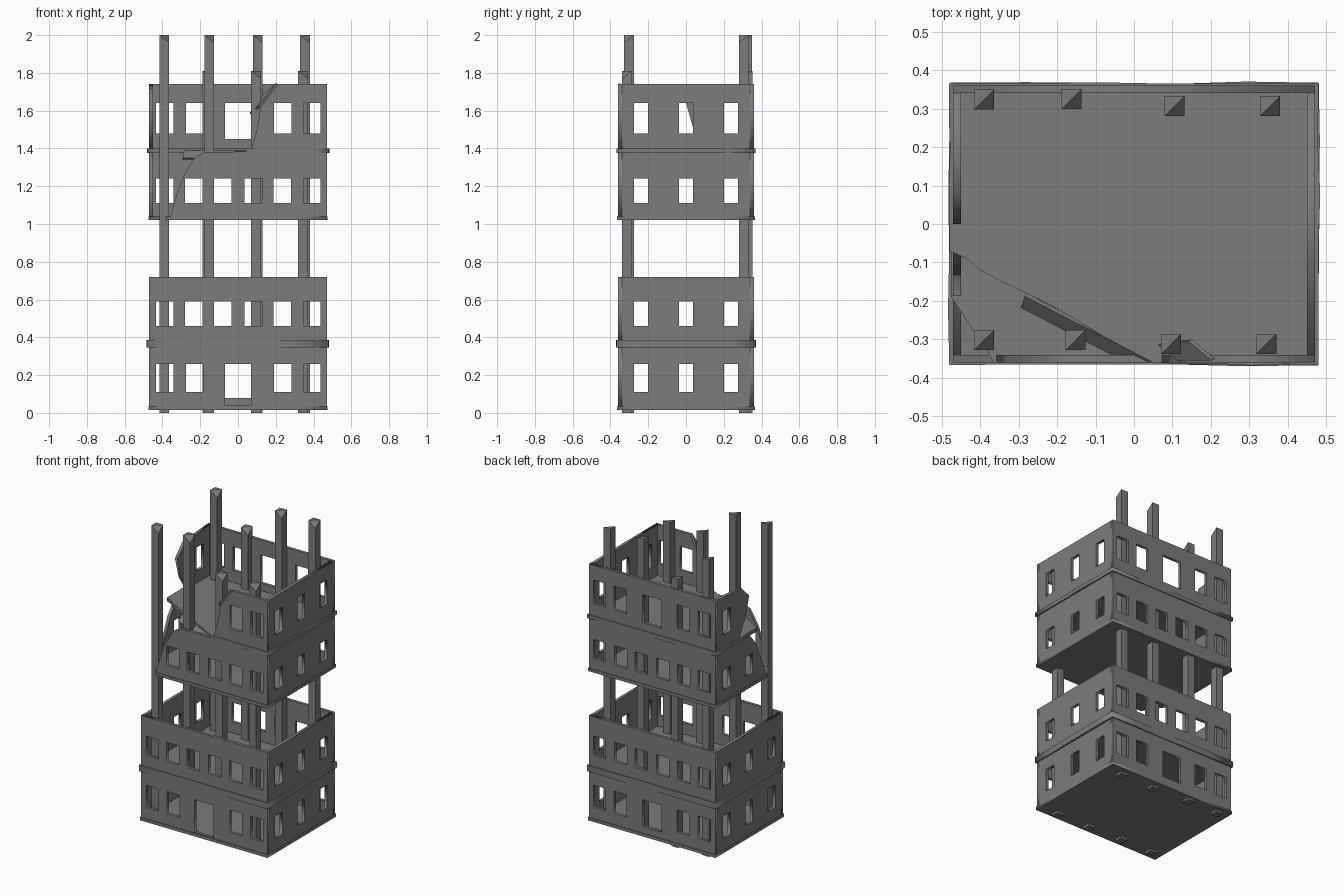
import bpy, bmesh, math, random
from mathutils import Matrix, Vector

random.seed(4)
if "Cube" in bpy.data.objects:
    bpy.data.objects.remove(bpy.data.objects["Cube"], do_unlink=True)

concrete = bpy.data.materials.new("dark_concrete")
concrete.use_nodes = True
GREY = (0.2, 0.2, 0.2, 1)
concrete.diffuse_color = GREY
shader = concrete.node_tree.nodes["Principled BSDF"]
shader.inputs["Base Color"].default_value = GREY
shader.inputs["Roughness"].default_value = 0.9

HX, HY, THICK = 0.47, 0.36, 0.02
FRONT = Matrix.Rotation(math.pi / 2, 4, 'X')
SIDE = Matrix.Rotation(math.pi / 2, 4, 'Z') @ FRONT
FLAT = Matrix.Identity(4)


def add_mesh(name, mesh):
    mesh.materials.clear()
    mesh.materials.append(concrete)
    obj = bpy.data.objects.new(name, mesh)
    bpy.context.collection.objects.link(obj)
    return obj


def panel(name, outline, holes, turn, place, thick=THICK):
    """Flat outline with holes, extruded and stood in place."""
    curve = bpy.data.curves.new(name, 'CURVE')
    curve.dimensions, curve.fill_mode, curve.extrude = '2D', 'BOTH', thick / 2
    for loop in [outline] + holes:
        spline = curve.splines.new('POLY')
        spline.points.add(len(loop) - 1)
        for point, (u, v) in zip(spline.points, loop):
            point.co = (u, v, 0, 1)
        spline.use_cyclic_u = True
    temp = bpy.data.objects.new(name + "_outline", curve)
    bpy.context.collection.objects.link(temp)
    deps = bpy.context.evaluated_depsgraph_get()
    mesh = bpy.data.meshes.new_from_object(temp.evaluated_get(deps))
    bpy.data.objects.remove(temp, do_unlink=True)
    mesh.transform(Matrix.Translation(Vector(place)) @ turn)
    mesh.name = name
    return add_mesh(name, mesh)


def rect(u0, u1, v0, v1):
    return [(u0, v0), (u1, v0), (u1, v1), (u0, v1)]


def windows(centres, half, v0, v1):
    return [rect(c - half, c + half, v0, v1) for c in centres]


def storey(name, z0, z1, sill, head, wide, narrow, door=None, front=None, right=None):
    """Four walls with windows; front and right may have a torn outline and its own holes."""
    long_holes = windows(wide, 0.046, sill, head)
    back_holes = long_holes + ([rect(-0.07, 0.07, sill - 0.03, head)] if door else [])
    front_holes = long_holes + ([rect(-0.07, 0.07, door, head)] if door else [])
    side_holes = windows(narrow, 0.038, sill, head)
    full, end = rect(-HX, HX, z0, z1), rect(THICK - HY, HY - THICK, z0, z1)
    f_out, f_min = front or (full, -HX)
    r_out, r_min = right or (end, -HY)

    def keep(holes, low):
        return [h for h in holes if h[0][0] > low]

    inset = THICK / 2
    panel(name + "_front_wall", f_out, keep(front_holes, f_min), FRONT, (0, inset - HY, 0))
    panel(name + "_back_wall", full, back_holes, FRONT, (0, HY - inset, 0))
    panel(name + "_left_wall", end, side_holes, SIDE, (HX - inset, 0, 0))
    panel(name + "_right_wall", r_out, keep(side_holes, r_min), SIDE, (inset - HX, 0, 0))


def slab(name, z0, z1, outline, wobble=0.0):
    """Floor plate whose rim forms a slightly crumpled ledge."""
    rim = []
    for (ax, ay), (bx, by) in zip(outline, outline[1:] + outline[:1]):
        for i in range(5):
            t = i / 5
            shift = random.uniform(-wobble, wobble) if i else 0
            rim.append((ax + (bx - ax) * t + shift, ay + (by - ay) * t + shift))
    panel(name, rim, [], FLAT, (0, 0, (z0 + z1) / 2), z1 - z0)


FIVE = [-0.387, -0.23, 0.237, 0.392]
SIX = [-0.387, -0.235, -0.08, 0.08, 0.235, 0.392]
THREE = [-0.238, 0, 0.238]

# Lower block, complete
storey("ground_storey", 0.03, 0.36, 0.11, 0.26, FIVE, THREE, door=0.04)
storey("first_storey", 0.36, 0.72, 0.46, 0.59, SIX, THREE)
plate = rect(-0.475, 0.475, -0.365, 0.365)
ledge = rect(-0.48, 0.48, -0.367, 0.367)
slab("ground_slab", 0.015, 0.035, plate)
slab("first_floor_slab", 0.345, 0.385, ledge, 0.004)

# Upper block, its front right corner torn away
torn_front = [(HX, 1.03), (HX, 1.39), (-0.18, 1.38), (-0.23, 1.35), (-0.29, 1.25),
              (-0.33, 1.14), (-0.36, 1.03)]
torn_right = [(0.34, 1.03), (0.34, 1.39), (0.0, 1.38), (-0.08, 1.28), (-0.19, 1.03)]
storey("second_storey", 1.03, 1.39, 1.11, 1.24, SIX, THREE,
       front=(torn_front, -0.3), right=(torn_right, -0.1))
torn_front = [(HX, 1.39), (HX, 1.74), (0.21, 1.74), (0.12, 1.62), (0.1, 1.5), (0.07, 1.39)]
torn_right = [(0.34, 1.39), (0.34, 1.74), (0.08, 1.72), (0.0, 1.64), (0.04, 1.5), (0.11, 1.39)]
storey("third_storey", 1.39, 1.74, 1.48, 1.64, FIVE, THREE, door=1.45,
       front=(torn_front, 0.15), right=(torn_right, 0.1))
slab("second_floor_slab", 1.02, 1.04,
     [(0.475, -0.365), (0.475, 0.365), (-0.475, 0.365), (-0.475, -0.19), (-0.36, -0.365)])
slab("third_floor_slab", 1.375, 1.4,
     [(0.48, -0.367), (0.48, 0.367), (-0.48, 0.367), (-0.48, -0.07), (-0.28, -0.18), (0.05, -0.36)],
     0.004)


# Bent scrap folded in along the torn front wall
def flap(name, corners):
    bm = bmesh.new()
    bm.faces.new([bm.verts.new(c) for c in corners])
    mesh = bpy.data.meshes.new(name)
    bm.to_mesh(mesh)
    bm.free()
    obj = add_mesh(name, mesh)
    obj.modifiers.new("thickness", 'SOLIDIFY').thickness = 0.012


flap("front_bent_scrap", [(0.21, -0.35, 1.74), (0.12, -0.35, 1.62), (0.07, -0.31, 1.58),
                          (0.15, -0.3, 1.69)])
flap("floor_bent_scrap", [(-0.28, -0.18, 1.38), (0.05, -0.35, 1.38), (-0.02, -0.35, 1.35),
                          (-0.29, -0.21, 1.34)])


# Columns running through both blocks, tops chipped on one corner
def column(name, x, y, top):
    bm = bmesh.new()
    bmesh.ops.create_cube(bm, size=1)
    for v in bm.verts:
        v.co = Vector((x + v.co.x * 0.052, y + v.co.y * 0.052, (v.co.z + 0.5) * top))
    upper = [v for v in bm.verts if v.co.z > 1]
    split = [v for v in upper if (v.co.x > x) == (v.co.y > y)]
    bmesh.ops.connect_verts(bm, verts=split)
    for v in upper:
        if v.co.x > x and v.co.y < y:
            v.co.z -= 0.04
    mesh = bpy.data.meshes.new(name)
    bm.to_mesh(mesh)
    bm.free()
    add_mesh(name, mesh)


rows = {
    "front": [(-0.39, -0.302, 2), (-0.152, -0.302, 2), (0.096, -0.312, 1.81), (0.344, -0.312, 1.81)],
    "back": [(-0.39, 0.323, 2), (-0.162, 0.325, 1.81), (0.105, 0.306, 2), (0.354, 0.306, 2)],
}
for row, spots in rows.items():
    for i, spot in enumerate(spots, 1):
        column(f"{row}_column_{i}", *spot)
